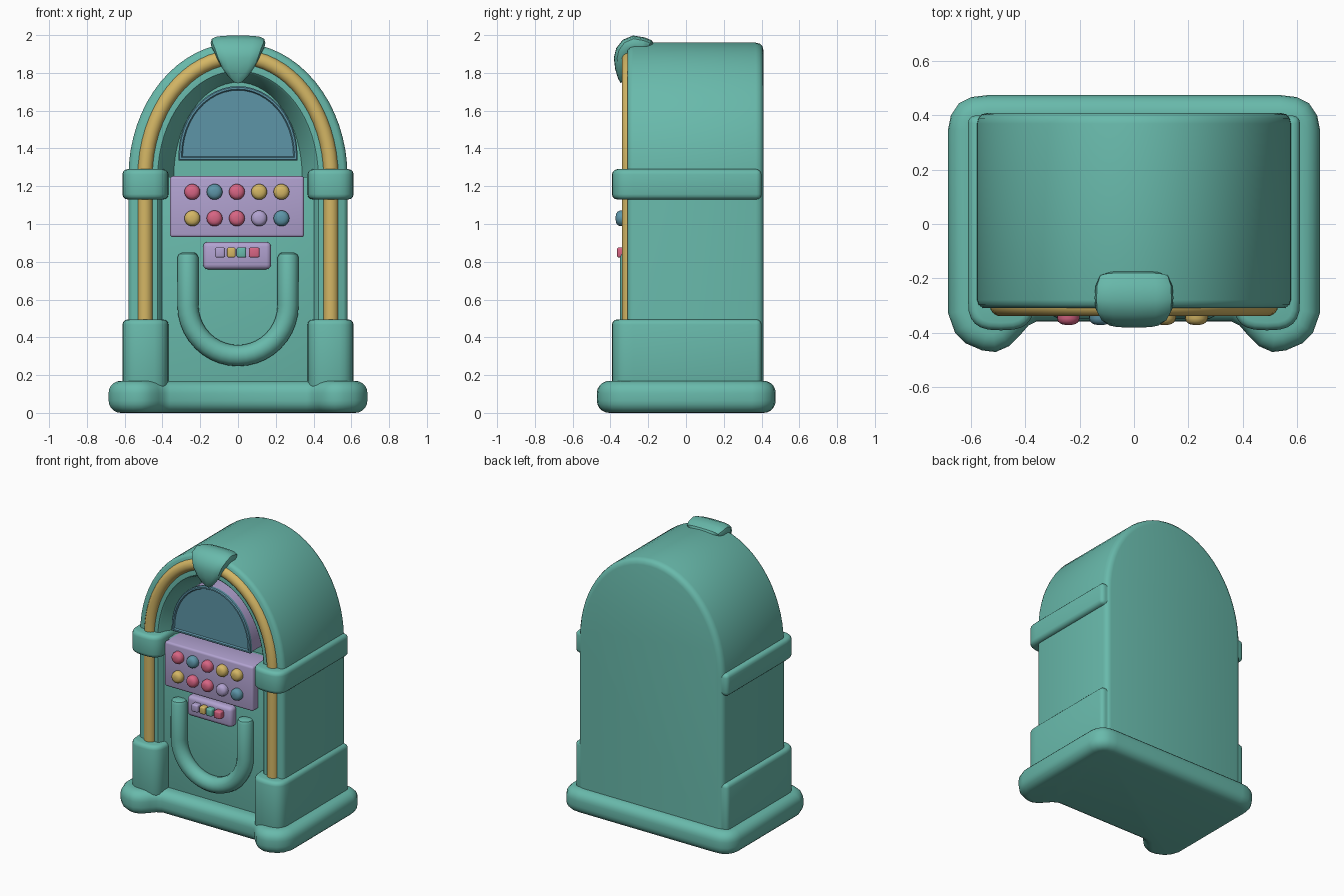
import bpy, bmesh
from math import sin, cos, pi, radians
from mathutils import Vector

if "Cube" in bpy.data.objects:
    bpy.data.objects.remove(bpy.data.objects["Cube"])


def material(name, rgb):
    m = bpy.data.materials.new(name)
    m.use_nodes = True
    m.diffuse_color = (*rgb, 1)
    m.node_tree.nodes["Principled BSDF"].inputs["Base Color"].default_value = (*rgb, 1)
    return m


TEAL = material("teal", (0.14, 0.49, 0.41))
GOLD = material("gold", (0.66, 0.47, 0.13))
LILAC = material("lilac", (0.44, 0.36, 0.63))
BLUE = material("blue", (0.11, 0.30, 0.39))
PINK = material("pink", (0.68, 0.13, 0.23))


def finish(bm, name, mat, bevel=0, segments=3, angle=50):
    """Round the sharp edges, fix the normals and make the object."""
    bmesh.ops.recalc_face_normals(bm, faces=bm.faces)
    if bevel:
        sharp = [e for e in bm.edges if e.calc_face_angle(0) > radians(angle)]
        bmesh.ops.bevel(bm, geom=sharp, offset=bevel, segments=segments,
                        profile=0.5, affect='EDGES', clamp_overlap=True)
    me = bpy.data.meshes.new(name)
    bm.to_mesh(me)
    bm.free()
    me.materials.append(mat)
    ob = bpy.data.objects.new(name, me)
    bpy.context.collection.objects.link(ob)
    return ob


def loft(name, rings, mat, **kw):
    """Skin a row of matching closed rings and cap both ends."""
    bm = bmesh.new()
    rows = [[bm.verts.new(p) for p in ring] for ring in rings]
    n = len(rows[0])
    for a, b in zip(rows, rows[1:]):
        for i in range(n):
            j = (i + 1) % n
            bm.faces.new((a[i], a[j], b[j], b[i]))
    bm.faces.new(rows[0])
    bm.faces.new(rows[-1])
    return finish(bm, name, mat, **kw)


def box(name, x0, x1, y0, y1, z0, z1, mat, bevel=0.02):
    pts = [(x0, y0), (x1, y0), (x1, y1), (x0, y1)]
    return loft(name, [[(x, y, z) for x, y in pts] for z in (z0, z1)], mat, bevel=bevel)


def arch(a, b, zc, zb, y, n=32):
    """Upright outline with straight sides and an elliptical top."""
    top = [(a * cos(pi * i / n), y, zc + b * sin(pi * i / n)) for i in range(n + 1)]
    return [(a, y, zb)] + top + [(-a, y, zb)]


def tube(name, path, radii, y, mat, sides=14):
    """Round tube along a path of (x, z) points at depth y."""
    pts = [Vector((x, y, z)) for x, z in path]
    rings = []
    for i, p in enumerate(pts):
        t = (pts[min(i + 1, len(pts) - 1)] - pts[max(i - 1, 0)]).normalized()
        side = Vector((t.z, 0, -t.x))
        rings.append([p + radii[i] * (cos(2 * pi * k / sides) * side
                                      + sin(2 * pi * k / sides) * Vector((0, 1, 0)))
                      for k in range(sides)])
    return loft(name, rings, mat)


# Cabinet: arched shell with rounded rims and a tapering alcove in front
def shell(d, y):
    return arch(0.58 - d, 0.71 - d, 1.25, 0.08, y)


loft("cabinet", [
    shell(0.04, 0.41), shell(0.018, 0.404), shell(0.005, 0.39), shell(0, 0.37),
    shell(0, -0.28), shell(0.006, -0.298), shell(0.022, -0.31),
    arch(0.425, 0.56, 1.25, 0.12, -0.31), arch(0.415, 0.55, 1.25, 0.12, -0.30),
    arch(0.34, 0.50, 1.25, 0.12, -0.12)], TEAL)
box("lower_front_panel", -0.42, 0.42, -0.27, -0.1, 0.1, 1.25, TEAL, 0.01)

# Base: rounded slab with two feet bulging forward
half = [(0.36, -0.36), (0.39, -0.375), (0.42, -0.41), (0.46, -0.45), (0.51, -0.472),
        (0.56, -0.466), (0.62, -0.44), (0.66, -0.40), (0.685, -0.33), (0.685, 0.35),
        (0.675, 0.40), (0.645, 0.445), (0.60, 0.468), (0.54, 0.475)]
outline = half + [(-x, y) for x, y in reversed(half)]
loft("base", [[(x, y, z) for x, y in outline] for z in (0, 0.17)], TEAL,
     bevel=0.065, segments=5, angle=65)


# Column sleeves: rounded in front and running back along the sides
def sleeve(name, sx, z0, z1):
    prof = [(0.612, 0.40)]
    for k in range(13):
        c, s = cos(pi * k / 12), sin(pi * k / 12)
        x = 0.49 + 0.122 * (1 if c > 0 else -1) * abs(c) ** 0.7
        prof.append((x, -0.28 - 0.112 * abs(s) ** 0.7))
    prof += [(0.368, -0.2), (0.45, -0.15), (0.45, 0.40)]
    loft(name, [[(sx * x, y, z) for x, y in prof] for z in (z0, z1)], TEAL,
         bevel=0.028, angle=65)


for side, sx in (("left", 1), ("right", -1)):
    sleeve(side + "_upper_clamp", sx, 1.13, 1.29)
    sleeve(side + "_lower_sleeve", sx, 0.12, 0.495)

# Gold trim tube around the front
trim = [(p[0], p[2]) for p in arch(0.492, 0.635, 1.25, 0.4, 0)]
tube("gold_trim", trim, [0.041] * len(trim), -0.30, GOLD)

# Crest: curled shield over the top of the arch (y, z, half width)
crest = [(-0.17, 1.95, 0.10), (-0.18, 1.972, 0.13), (-0.22, 1.988, 0.142),
         (-0.28, 1.998, 0.145), (-0.335, 1.975, 0.142), (-0.37, 1.93, 0.125),
         (-0.382, 1.88, 0.11), (-0.375, 1.82, 0.088), (-0.36, 1.77, 0.055),
         (-0.345, 1.745, 0.025)]
rings = []
for y, z, w in crest:
    inward = (Vector((0, -0.25, 1.86)) - Vector((0, y, z))).normalized()
    ring = []
    for k in range(16):
        c, s = cos(pi * k / 8), sin(pi * k / 8)
        x = w * (1 if c > 0 else -1) * abs(c) ** 0.6
        depth = 0.04 * (1 - (1 if s > 0 else -1) * abs(s) ** 0.6)
        ring.append(Vector((x, y, z)) + inward * depth)
    rings.append(ring)
loft("crest", rings, TEAL)


# Display dome: housing with a raised rim and a window
def dome(d, y):
    return arch(0.315 - d, 0.365 - d, 1.365, 1.335 + d, y, 24)


loft("dome_housing", [dome(0.004, -0.10), dome(0.004, -0.295)], LILAC)
loft("dome_window", [dome(0, -0.29), dome(0, -0.308), dome(0.006, -0.315),
                     dome(0.016, -0.315), dome(0.022, -0.305)], BLUE)

# Selector panel and its two rows of buttons
box("selector_panel", -0.36, 0.35, -0.33, -0.13, 0.93, 1.253, LILAC, 0.015)
rows = ((1.17, (PINK, BLUE, PINK, GOLD, GOLD)), (1.03, (GOLD, PINK, PINK, LILAC, BLUE)))
for r, (z, colours) in enumerate(rows):
    for i, mat in enumerate(colours):
        x = -0.242 + 0.118 * i
        dial = [[(x + rad * cos(pi * k / 9), y, z + rad * sin(pi * k / 9)) for k in range(18)]
                for rad, y in ((0.042, -0.32), (0.042, -0.348), (0.037, -0.361),
                               (0.026, -0.369), (0.012, -0.372))]
        loft(f"button_{r + 1}_{i + 1}", dial, mat)

# Coin panel with four small keys
box("coin_panel", -0.185, 0.175, -0.325, -0.25, 0.76, 0.905, LILAC, 0.025)
for i, (x, w, mat) in enumerate(((-0.095, 0.052, LILAC), (-0.035, 0.044, GOLD),
                                 (0.018, 0.05, TEAL), (0.086, 0.055, PINK))):
    box(f"coin_key_{i + 1}", x - w / 2, x + w / 2, -0.365, -0.31, 0.822, 0.876, mat, 0.01)

# U shaped tube across the lower front
bend = [(-0.265 * cos(pi * i / 20), 0.57 - 0.267 * sin(pi * i / 20)) for i in range(21)]
caps = [(0.848, 0.034), (0.842, 0.047), (0.825, 0.055)]
path = [(-0.265, z) for z, _ in caps] + bend + [(0.265, z) for z, _ in reversed(caps)]
ends = [r for _, r in caps]
tube("front_loop", path, ends + [0.056] * len(bend) + ends[::-1], -0.295, TEAL)

# Smooth shading with crisp edges kept
bpy.ops.object.select_all(action='DESELECT')
for ob in bpy.context.collection.objects:
    if ob.type == 'MESH':
        ob.select_set(True)
        bpy.context.view_layer.objects.active = ob
bpy.ops.object.shade_smooth_by_angle(angle=radians(40))
